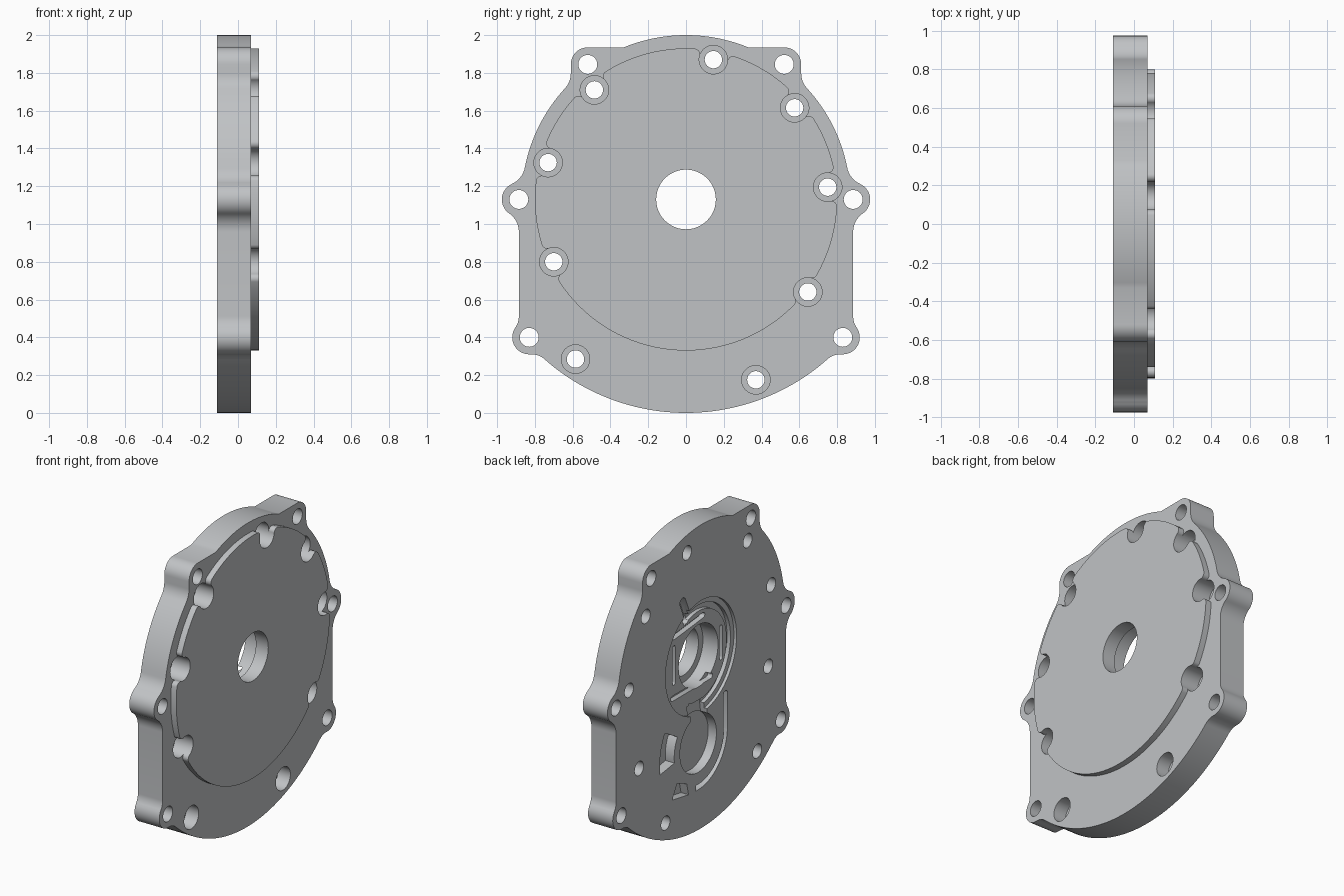
import bpy, bmesh, math

if "Cube" in bpy.data.objects:
    bpy.data.objects.remove(bpy.data.objects["Cube"])

XB, XF, XT = -0.11, 0.07, 0.11      # back face, flange face, raised face
CZ = 1.13                           # height of the main axis


def arc(cy, cz, r, a0, a1, n=10):
    """Points of an arc in the YZ plane, angles in degrees from +y."""
    return [(cy + r * math.cos(math.radians(a0 + (a1 - a0) * i / n)),
             cz + r * math.sin(math.radians(a0 + (a1 - a0) * i / n))) for i in range(n + 1)]


def circle(cy, cz, r, n=40):
    return arc(cy, cz, r, 0, 360, n)[:-1]


def band(cy, cz, r0, r1, a0, a1, n=36):
    return arc(cy, cz, r1, a0, a1, n) + arc(cy, cz, r0, a1, a0, n)


def slot(p, q, w):
    """Straight slot with round ends."""
    a = math.degrees(math.atan2(q[1] - p[1], q[0] - p[0]))
    return arc(*q, w / 2, a - 90, a + 90, 8) + arc(*p, w / 2, a + 90, a + 270, 8)


def prism(name, pts, x0, x1):
    clean = []
    for p in pts:
        if not clean or math.dist(p, clean[-1]) > 1e-4:
            clean.append(p)
    if math.dist(clean[0], clean[-1]) < 1e-4:
        clean.pop()
    bm = bmesh.new()
    face = bm.faces.new([bm.verts.new((x0, y, z)) for y, z in clean])
    ext = bmesh.ops.extrude_face_region(bm, geom=[face])
    for v in ext["geom"]:
        if isinstance(v, bmesh.types.BMVert):
            v.co.x = x1
    bmesh.ops.recalc_face_normals(bm, faces=bm.faces)
    me = bpy.data.meshes.new(name)
    bm.to_mesh(me)
    bm.free()
    ob = bpy.data.objects.new(name, me)
    bpy.context.collection.objects.link(ob)
    return ob


def boolean(target, tool, op="DIFFERENCE"):
    m = target.modifiers.new("bool", "BOOLEAN")
    m.operation, m.solver, m.object = op, "EXACT", tool
    bpy.context.view_layer.objects.active = target
    bpy.ops.object.modifier_apply(modifier=m.name)
    bpy.data.objects.remove(tool)


def cut(pts, x0, x1):
    boolean(plate, prism("cutter", pts, x0, x1))


# Flange outline: one half, tangent arcs from top to bottom, then mirrored
half = (arc(0, CZ, 0.87, 90, 67.7, 12)
        + arc(0.52, 1.845, 0.09, 90, 0)
        + arc(0.728, 1.798, 0.118, 180, 222.5)
        + arc(0, CZ, 0.87, 42.5, 11.15, 16)
        + arc(0.9713, 1.3215, 0.12, 191.15, 245.7)
        + arc(0.885, CZ, 0.09, 65.7, -55.1, 16)
        + arc(1.005, 0.958, 0.12, 124.9, 180)
        + arc(0.985, 0.51, 0.10, 180, 215.4)
        + arc(0.83, 0.40, 0.09, 35.4, -90, 16)
        + arc(0.8164, 0.21, 0.10, 90, 131.6)
        + arc(0, CZ, 1.13, -48.4, -90, 24))
outline = half + [(-y, z) for y, z in reversed(half[1:-1])]
plate = prism("cover_plate", outline, XB, XF)

# Raised disc with a filleted notch around each screw on its rim
rim_screws = [(0.75, 1.195), (0.575, 1.615), (0.145, 1.87), (-0.485, 1.71),
              (-0.73, 1.325), (-0.70, 0.80), (0.645, 0.64)]
R, RN, F = 0.80, 0.075, 0.03
info = []
for y, z in rim_screws:
    c = math.hypot(y, z - CZ)
    d = math.acos(((R - F) ** 2 + c * c - (RN + F) ** 2) / (2 * (R - F) * c))
    info.append((math.degrees(math.atan2(z - CZ, y)) % 360, c, math.degrees(d), y, z))
info.sort()
disc = []
for i, (a, c, d, y, z) in enumerate(info):
    f0 = arc(0, CZ, R - F, a - d, a + d, 1)
    to = [math.degrees(math.atan2(z - q[1], y - q[0])) for q in f0]
    turn0 = (to[0] - (a - d)) % 360
    turn1 = (to[1] - (a + d)) % 360 - 360
    disc += arc(*f0[0], F, a - d, a - d + turn0, 8)
    s = a - d + turn0 + 180                       # start angle on the notch
    e = a + d + turn1 + 180
    sweep = -((s - e) % 360)
    disc += arc(y, z, RN, s, s + sweep, 20)
    disc += arc(*f0[1], F, a + d + turn1, a + d, 8)
    nxt = info[(i + 1) % len(info)]
    end = nxt[0] - nxt[2] + (360 if i == len(info) - 1 else 0)
    disc += arc(0, CZ, R, a + d, end, max(6, int((end - a - d) / 3)))
boolean(plate, prism("raised_disc", disc, 0.05, XT), "UNION")

# Ear holes, both sides
for s in (1, -1):
    for y, z in ((0.52, 1.845), (0.885, CZ), (0.83, 0.40)):
        cut(circle(s * y, z, 0.05), -0.2, 0.2)

# Counterbored screw holes
for y, z in rim_screws + [(-0.585, 0.285), (0.37, 0.175)]:
    cut(circle(y, z, 0.0755), -0.02, 0.2)
    cut(circle(y, z, 0.046), -0.2, 0.2)

# Central opening with stepped recesses on the back
cut(circle(0, CZ, 0.37, 64), -0.2, -0.09)
cut(band(0, CZ, 0.295, 0.335, 60, 290), -0.2, -0.065)
cut(circle(0, CZ, 0.205, 48), -0.2, 0.02)
cut(circle(0, CZ, 0.158, 48), -0.2, 0.2)

# Straight channels around the bore and the key slot
for p, q, w in (((0.25, 1.35), (-0.05, 1.38), 0.035), ((0.27, 0.95), (-0.13, 0.95), 0.035),
                ((-0.235, 1.23), (-0.235, 1.03), 0.03), ((0.255, 1.28), (0.255, 1.05), 0.03),
                ((0.19, 1.56), (0.13, 1.42), 0.06)):
    cut(slot(p, q, w), -0.2, -0.055)

# Lower chamber: round pocket, neck, side crescent, sweeping channel, foot pocket
cut(circle(0.03, 0.57, 0.19, 48), -0.2, -0.05)
cut([(-0.07, 0.70), (0.10, 0.70), (0.12, 0.84), (-0.05, 0.84)], -0.2, -0.06)
cut(band(0.03, 0.57, 0.27, 0.305, 185, 275, 20), -0.2, -0.07)
cut(slot((-0.255, 0.79), (-0.255, 0.55), 0.04), -0.2, -0.075)
cut(band(0.03, 0.57, 0.25, 0.40, -8, 30, 14), -0.2, -0.045)
cut([(0.13, 0.27), (0.30, 0.30), (0.25, 0.39), (0.15, 0.35)], -0.2, -0.055)

# Single metal colour and smooth curved walls
metal = bpy.data.materials.new("grey metal")
metal.diffuse_color = (0.53, 0.545, 0.56, 1)
metal.use_nodes = True
metal.node_tree.nodes["Principled BSDF"].inputs["Base Color"].default_value = metal.diffuse_color
plate.data.materials.clear()
plate.data.materials.append(metal)
for poly in plate.data.polygons:
    poly.material_index = 0
bpy.ops.object.select_all(action="DESELECT")
plate.select_set(True)
bpy.context.view_layer.objects.active = plate
bpy.ops.object.shade_smooth_by_angle(angle=math.radians(30))
